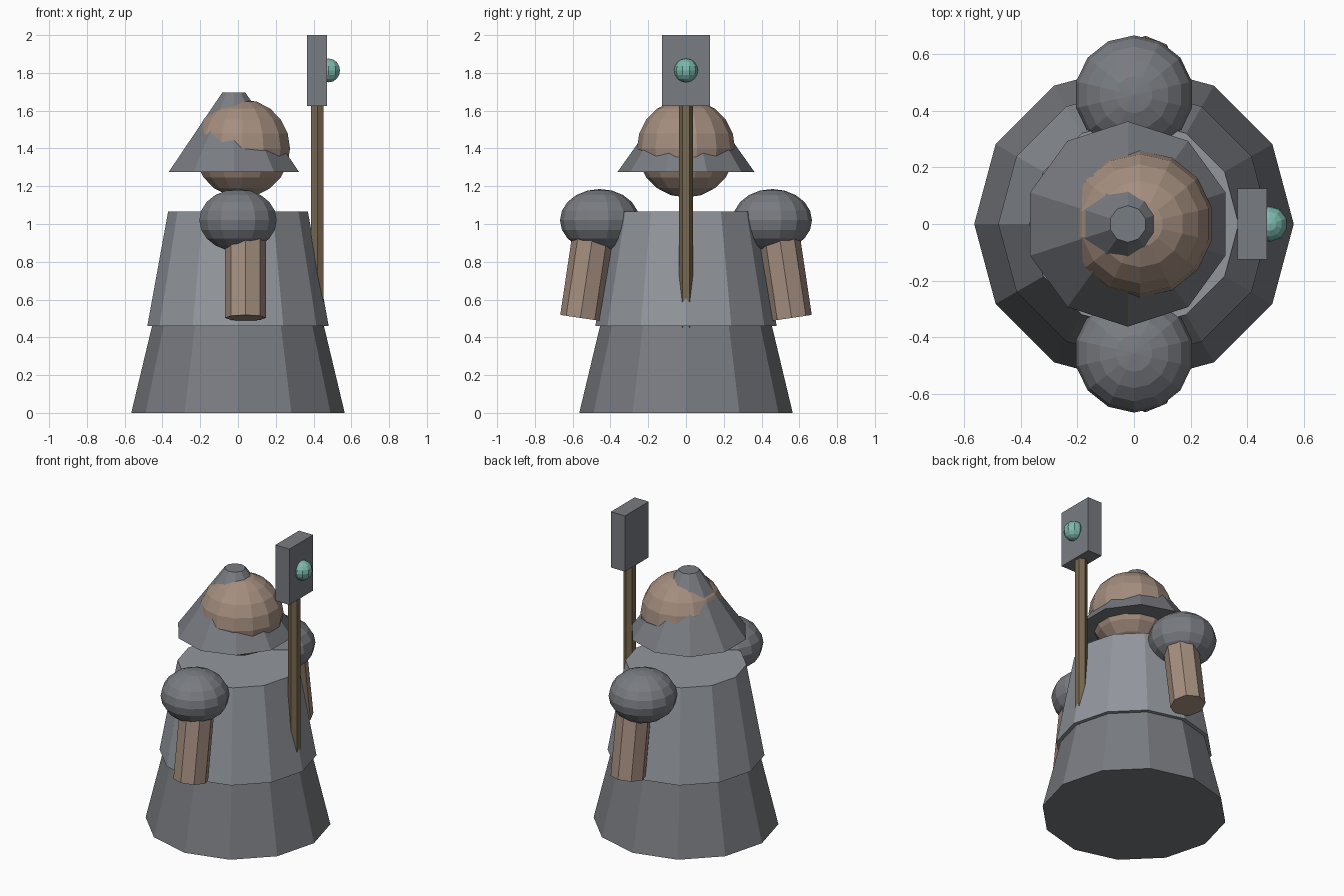
import bpy, bmesh
from math import radians
from mathutils import Matrix, Vector

if "Cube" in bpy.data.objects:
    bpy.data.objects.remove(bpy.data.objects["Cube"])


def material(name, rgb):
    m = bpy.data.materials.new(name)
    m.diffuse_color = (*rgb, 1)
    m.use_nodes = True
    m.node_tree.nodes["Principled BSDF"].inputs["Base Color"].default_value = m.diffuse_color
    return m


SKIN = material("skin", (0.37, 0.27, 0.21))
WOOD = material("wood", (0.19, 0.14, 0.08))
GEM = material("gem", (0.20, 0.48, 0.42))
CLOTH = material("cloth", (0.19, 0.20, 0.22))
LIGHT = material("light_cloth", (0.29, 0.31, 0.34))


def finish(name, bm, mat):
    bmesh.ops.recalc_face_normals(bm, faces=bm.faces)
    me = bpy.data.meshes.new(name)
    bm.to_mesh(me)
    bm.free()
    me.materials.append(mat)
    ob = bpy.data.objects.new(name, me)
    bpy.context.collection.objects.link(ob)
    return ob


def frustum(name, x, y, z0, z1, r0, r1, sides, mat):
    """Upright tapered prism; first corner points along +y."""
    bm = bmesh.new()
    bmesh.ops.create_cone(bm, cap_ends=True, segments=sides, radius1=r0, radius2=r1,
                          depth=z1 - z0,
                          matrix=Matrix.Translation((x, y, (z0 + z1) / 2)) @ Matrix.Rotation(radians(90 if sides == 12 else 0), 4, 'Z'))
    # make sure a corner lies on +y
    top = max(bm.verts, key=lambda v: v.co.y)
    d = Vector((top.co.x - x, top.co.y - y))
    if abs(d.x) > 1e-4:
        bmesh.ops.rotate(bm, verts=bm.verts, cent=(x, y, 0),
                         matrix=Matrix.Rotation(radians(180 / sides), 3, 'Z'))
    return finish(name, bm, mat)


def ball(name, loc, radii, seg, rings, mat):
    bm = bmesh.new()
    bmesh.ops.create_uvsphere(bm, u_segments=seg, v_segments=rings, radius=1,
                              matrix=Matrix.LocRotScale(Vector(loc), None, Vector(radii)))
    return finish(name, bm, mat)


# Robe in two tiers
frustum("skirt", 0, 0, 0, 0.46, 0.565, 0.455, 12, CLOTH)
frustum("torso", 0, 0, 0.46, 1.065, 0.48, 0.37, 12, LIGHT)

# Head and hat
ball("head", (0.022, 0, 1.4), (0.26, 0.26, 0.26), 14, 10, SKIN)
frustum("hat", -0.022, 0, 1.275, 1.695, 0.363, 0.065, 10, CLOTH)

# Shoulders and splayed arms on both sides
for side, s in (("right", -1), ("left", 1)):
    ball("shoulder_" + side, (0, s * 0.457, 1.02), (0.21, 0.21, 0.165), 14, 10, CLOTH)
    bm = bmesh.new()
    bmesh.ops.create_cone(bm, cap_ends=True, segments=8, radius1=0.108, radius2=0.108, depth=0.5,
                          matrix=Matrix.Translation((0.04, s * 0.522, 0.75))
                          @ Matrix.Rotation(s * radians(8.5), 4, 'X'))
    finish("arm_" + side, bm, SKIN)

# Staff with block head and gem
frustum("staff", 0.42, 0, 0.1, 1.7, 0.038, 0.038, 6, WOOD)
bm = bmesh.new()
bmesh.ops.create_cube(bm, size=1, matrix=Matrix.LocRotScale(
    Vector((0.418, 0, 1.8125)), None, Vector((0.105, 0.252, 0.375))))
finish("staff_block", bm, CLOTH)
ball("gem", (0.48, 0, 1.813), (0.063, 0.063, 0.063), 10, 8, GEM)
